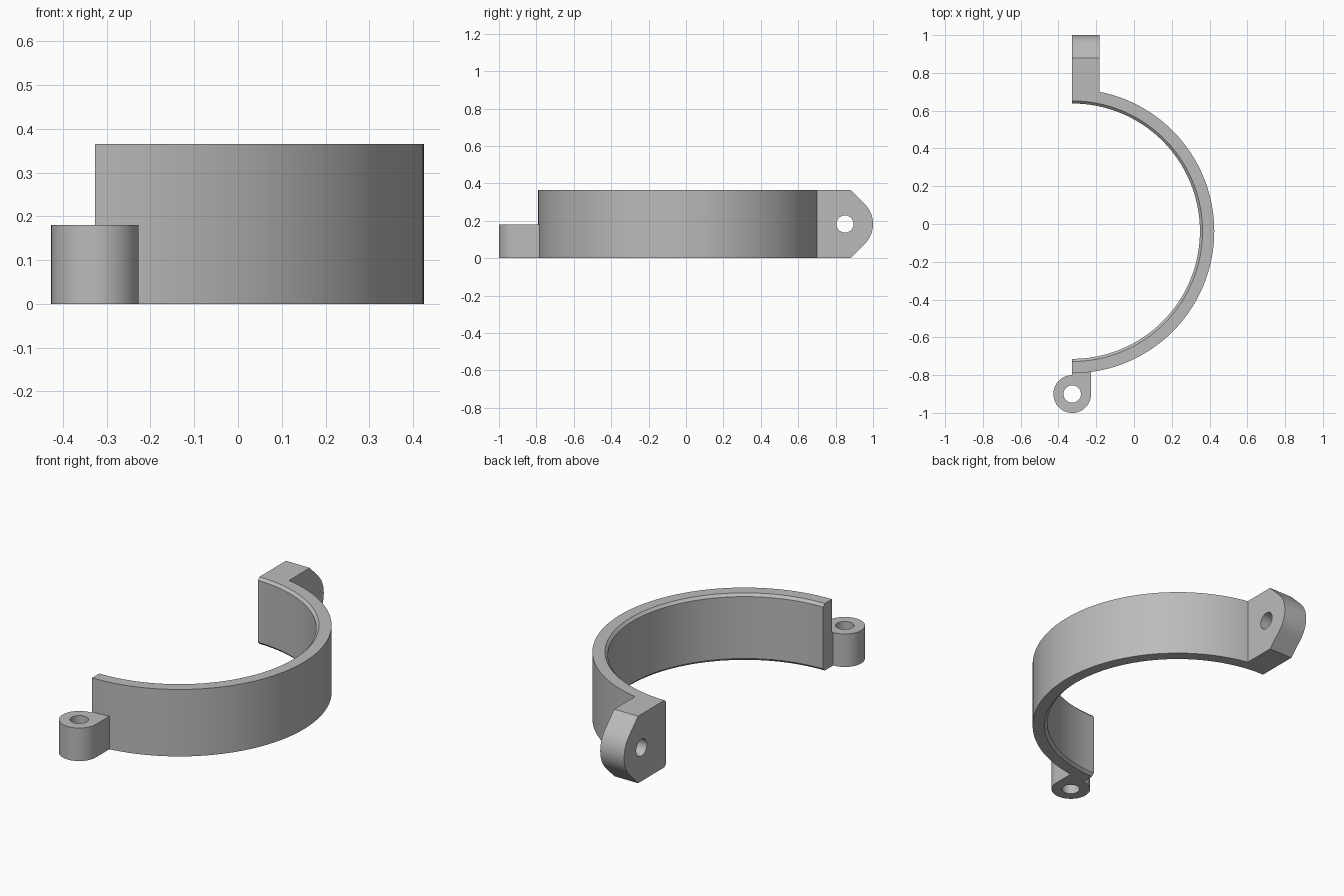
import bpy, bmesh
from math import sin, cos, pi, radians
from mathutils import Matrix, Vector

if "Cube" in bpy.data.objects:
    bpy.data.objects.remove(bpy.data.objects["Cube"])

CX, CY = -0.327, -0.038      # centre of the half ring
R_OUT, R_IN, BEVEL = 0.752, 0.676, 0.014
HEIGHT = 0.365
PIN_Y, PIN_R, PIN_H = -0.9, 0.1, 0.18
LUG_Y, LUG_R, LUG_W = 0.85, 0.15, 0.144
HOLE_R = 0.046

grey = bpy.data.materials.new("plain_grey")
grey.use_nodes = True
colour = (0.5, 0.5, 0.5, 1)
grey.diffuse_color = colour
grey.node_tree.nodes["Principled BSDF"].inputs["Base Color"].default_value = colour


def arc(cx, cy, r, start, end, steps):
    angles = [radians(start + (end - start) * i / steps) for i in range(steps + 1)]
    return [(cx + r * cos(a), cy + r * sin(a)) for a in angles]


def finish(name, bm):
    bmesh.ops.recalc_face_normals(bm, faces=bm.faces)
    mesh = bpy.data.meshes.new(name)
    bm.to_mesh(mesh)
    bm.free()
    mesh.materials.append(grey)
    ob = bpy.data.objects.new(name, mesh)
    bpy.context.collection.objects.link(ob)
    return ob


def prism(name, points, push):
    """Extrude a closed outline of 3D points along a vector."""
    bm = bmesh.new()
    face = bm.faces.new([bm.verts.new(p) for p in points])
    new = bmesh.ops.extrude_face_region(bm, geom=[face])["geom"]
    bmesh.ops.translate(bm, vec=push, verts=[v for v in new if isinstance(v, bmesh.types.BMVert)])
    return finish(name, bm)


def combine(target, tool, operation):
    mod = target.modifiers.new(operation.lower(), "BOOLEAN")
    mod.operation, mod.solver, mod.object = operation, "EXACT", tool
    bpy.context.view_layer.objects.active = target
    bpy.ops.object.modifier_apply(modifier=mod.name)
    bpy.data.objects.remove(tool)


# Half ring: cross-section with bevelled inner rims, swept through half a turn
section = [(R_OUT, 0), (R_OUT, HEIGHT), (R_IN + BEVEL, HEIGHT), (R_IN, HEIGHT - BEVEL),
           (R_IN, BEVEL), (R_IN + BEVEL, 0)]
bm = bmesh.new()
STEPS = 64
rings = []
for i in range(STEPS + 1):
    a = pi * (i / STEPS - 0.5)
    rings.append([bm.verts.new((CX + r * cos(a), CY + r * sin(a), z)) for r, z in section])
for a, b in zip(rings, rings[1:]):
    for j in range(len(section)):
        k = (j + 1) % len(section)
        bm.faces.new((a[j], a[k], b[k], b[j]))
bm.faces.new(rings[0])
bm.faces.new(rings[-1])
clamp = finish("clamp_half_ring", bm)

# Hinge barrel with a square shoulder running into the ring
outline = [(CX + PIN_R, -0.75), (CX, -0.75)] + arc(CX, PIN_Y, PIN_R, 90, 360, 36)
barrel = prism("hinge_barrel", [(x, y, 0) for x, y in outline], Vector((0, 0, PIN_H)))

# Bolt lug: block tapering at 45 degrees into a rounded nose
mid = HEIGHT / 2
taper = LUG_Y + LUG_R * 2 ** 0.5 - mid
outline = [(0.68, 0), (taper, 0)] + arc(LUG_Y, mid, LUG_R, -45, 45, 16) + [(taper, HEIGHT), (0.68, HEIGHT)]
lug = prism("bolt_lug", [(CX, y, z) for y, z in outline], Vector((LUG_W, 0, 0)))

# Fuse the parts, then drill the hinge and bolt holes
combine(clamp, barrel, "UNION")
combine(clamp, lug, "UNION")
hole = prism("pin_hole", [(x, y, -0.1) for x, y in arc(CX, PIN_Y, HOLE_R, 0, 350, 35)], Vector((0, 0, 0.5)))
combine(clamp, hole, "DIFFERENCE")
hole = prism("bolt_hole", [(CX - 0.1, y, z) for y, z in arc(LUG_Y, mid, HOLE_R, 0, 350, 35)], Vector((0.5, 0, 0)))
combine(clamp, hole, "DIFFERENCE")

# Smooth curved walls, crisp edges
bpy.ops.object.select_all(action="DESELECT")
clamp.select_set(True)
bpy.context.view_layer.objects.active = clamp
bpy.ops.object.shade_smooth_by_angle(angle=radians(25))
